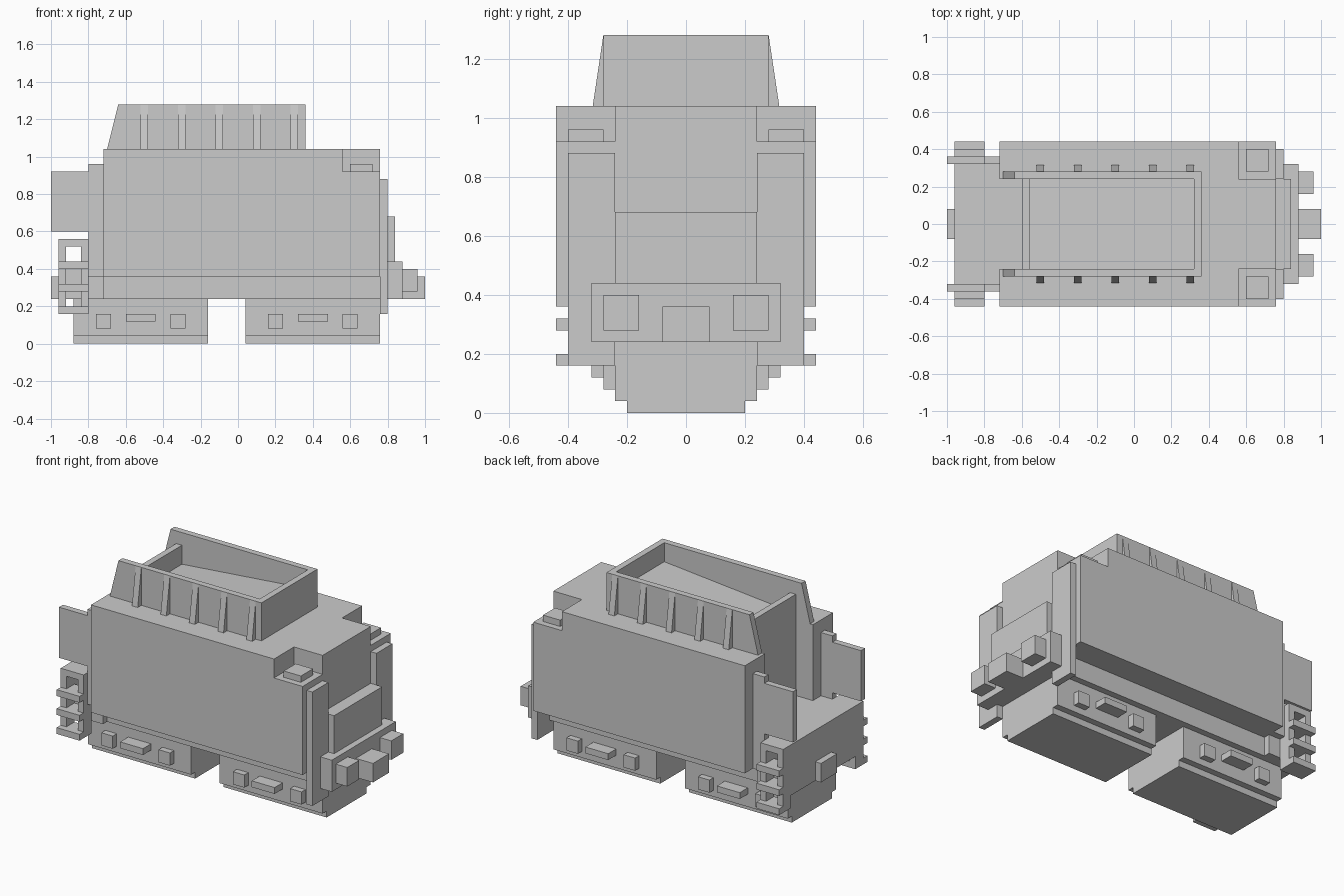
import bpy, bmesh

if "Cube" in bpy.data.objects:
    bpy.data.objects.remove(bpy.data.objects["Cube"])


def make(name, bm):
    bmesh.ops.recalc_face_normals(bm, faces=bm.faces)
    mesh = bpy.data.meshes.new(name)
    bm.to_mesh(mesh)
    bm.free()
    ob = bpy.data.objects.new(name, mesh)
    bpy.context.collection.objects.link(ob)
    return ob


def prism(name, pts, axis, a, b):
    """Extrude a 2D profile: axis 'x' takes (y, z) points, axis 'y' takes (x, z)."""
    place = {'x': lambda p, d: (d, p[0], p[1]),
             'y': lambda p, d: (p[0], d, p[1])}[axis]
    bm = bmesh.new()
    ra = [bm.verts.new(place(p, a)) for p in pts]
    rb = [bm.verts.new(place(p, b)) for p in pts]
    bm.faces.new(ra)
    bm.faces.new(rb)
    n = len(pts)
    for i in range(n):
        j = (i + 1) % n
        bm.faces.new((ra[i], ra[j], rb[j], rb[i]))
    return make(name, bm)


def box(name, x, y, z):
    return prism(name, [(x[0], z[0]), (x[1], z[0]), (x[1], z[1]), (x[0], z[1])], 'y', *y)


def span(s, a, b):
    """Mirror a y range to side s."""
    return tuple(sorted((s * a, s * b)))


def cut(ob, x, y, z):
    cutter = box("cutter", x, y, z)
    mod = ob.modifiers.new("cut", 'BOOLEAN')
    mod.operation, mod.solver, mod.object = 'DIFFERENCE', 'EXACT', cutter
    bpy.context.view_layer.objects.active = ob
    bpy.ops.object.modifier_apply(modifier=mod.name)
    bpy.data.objects.remove(cutter)


# Main body with a rear recess and two notched front corners
body = box("body", (-.72, .76), (-.44, .44), (.36, 1.04))
cut(body, (-.80, -.60), (-.24, .24), (.56, 1.2))
for s in (-1, 1):
    cut(body, (.56, .9), span(s, .24, .6), (.92, 1.2))
box("sill", (-.80, .76), (-.28, .28), (.24, .36))

# Open bin on the roof
for s in (-1, 1):
    prism("bin_side", [(-.70, 1.04), (.36, 1.04), (.36, 1.28), (-.64, 1.28)], 'y', *span(s, .24, .28))
    for x in (-.5, -.3, -.1, .1, .3):
        prism("bin_rib", [(s * .28, 1.04), (s * .316, 1.04), (s * .28, 1.28)], 'x', x - .02, x + .02)
box("bin_front", (.32, .36), (-.24, .24), (1.04, 1.28))
box("bin_rear", (-.60, -.56), (-.24, .24), (1.04, 1.20))
prism("bin_floor", [(-.56, 1.04), (.32, 1.04), (.32, 1.16), (-.56, 1.08)], 'y', -.24, .24)

# Bogies with side boxes
for x0 in (-.88, .04):
    box("bogie", (x0, x0 + .72), (-.24, .24), (.04, .24))
    box("bogie_base", (x0, x0 + .72), (-.20, .20), (0, .04))
    for s in (-1, 1):
        for dx in (.12, .52):
            box("axle_box", (x0 + dx, x0 + dx + .08), span(s, .24, .28), (.08, .16))
        box("bogie_spring", (x0 + .28, x0 + .44), span(s, .24, .32), (.12, .16))

# Front end
box("front_panel", (.76, .84), (-.24, .24), (.24, .68))
box("front_beam", (.80, .88), (-.32, .32), (.24, .44))
box("front_coupler", (.88, 1.0), (-.08, .08), (.24, .36))

# Rear platform, end plate and coupler
box("rear_deck", (-.96, -.72), (-.32, .32), (.52, .56))
box("rear_wall", (-.84, -.72), (-.32, .32), (.24, .52))
box("rear_floor", (-.92, -.84), (-.32, .32), (.24, .42))
box("rear_plate", (-.96, -.92), (-.32, .32), (.24, .52))
box("rear_coupler", (-1.0, -.96), (-.08, .08), (.24, .36))

for s in (-1, 1):
    # Front corner details
    box("corner_lamp", (.60, .72), span(s, .28, .40), (.92, .96))
    box("front_plate", (.76, .80), span(s, .24, .40), (.16, .88))
    box("buffer", (.88, .96), span(s, .16, .28), (.28, .40))
    # Rear side screens
    prism("rear_screen", [(-.72, .36), (-.72, .96), (-.80, .96), (-.80, .92), (-1.0, .92),
                          (-1.0, .60), (-.80, .60), (-.80, .36)], 'y', *span(s, .32, .36))
    # Ladders beside the rear platform
    for x in (-.96, -.84):
        box("ladder_rail", (x, x + .04), span(s, .32, .40), (.20, .56))
    box("ladder_top", (-.92, -.84), span(s, .32, .40), (.52, .56))
    for z in (.16, .28, .40):
        box("ladder_step", (-.96, -.80), span(s, .32, .44), (z, z + .04))
